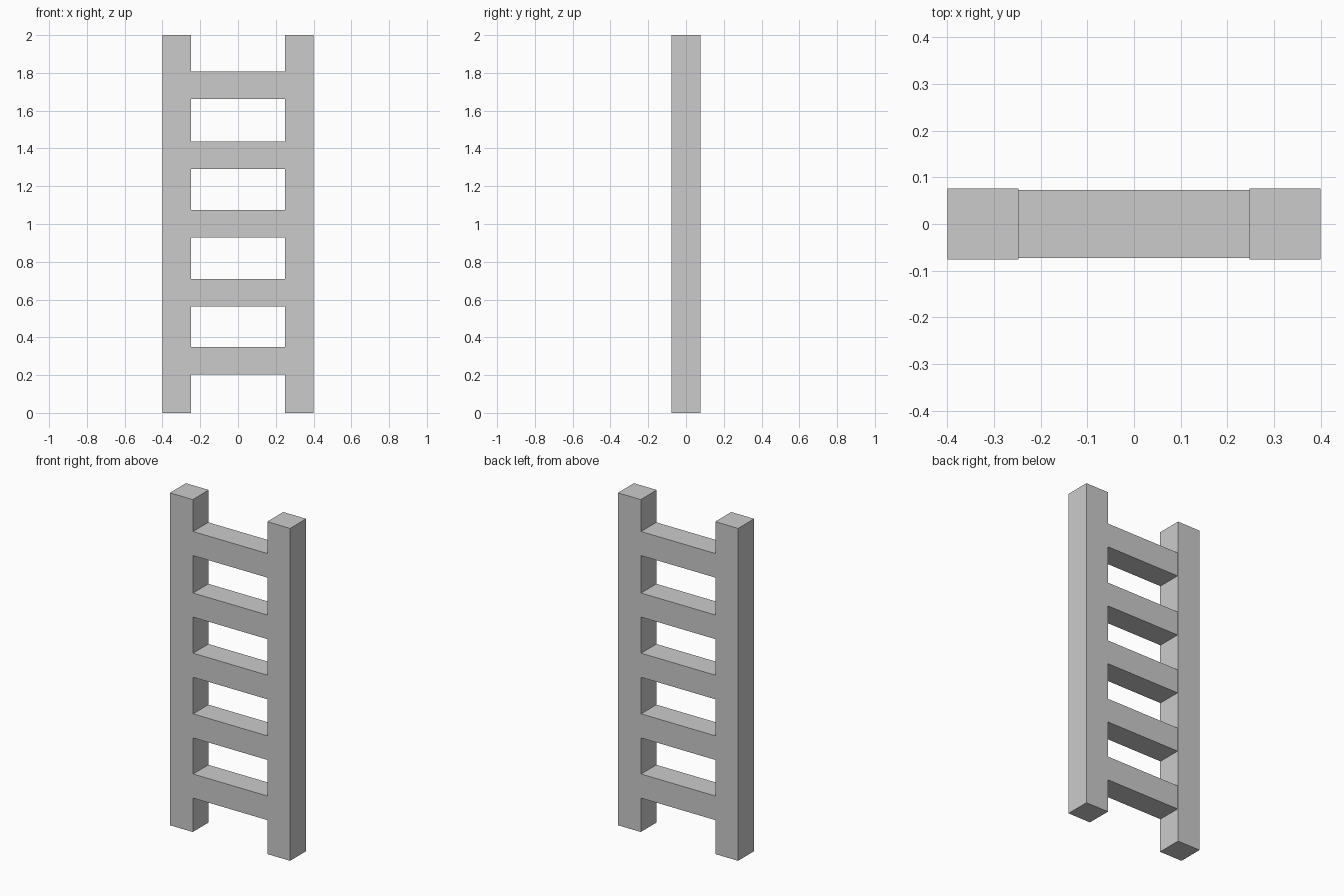
import bpy

if "Cube" in bpy.data.objects:
    bpy.data.objects.remove(bpy.data.objects["Cube"])


def box(name, center, size):
    bpy.ops.mesh.primitive_cube_add(size=1, location=center)
    obj = bpy.context.object
    obj.name = name
    obj.scale = size
    bpy.ops.object.transform_apply(location=False, rotation=False, scale=True)
    return obj


RAIL = 0.152    # square rail section
RUNG = 0.145    # square rung section, slightly thinner than the rails
WIDTH = 0.8
HEIGHT = 2.0

# Upright side rails
rail_x = (WIDTH - RAIL) / 2
for side, sign in (("left", -1), ("right", 1)):
    box(f"{side}_rail", (sign * rail_x, 0, HEIGHT / 2), (RAIL, RAIL, HEIGHT))

# Rungs, tucked slightly into the rails
rung_length = WIDTH - 2 * RAIL + 0.01
for i, z in enumerate((0.275, 0.637, 1.002, 1.364, 1.734), 1):
    box(f"rung_{i}", (0, 0, z), (rung_length, RUNG, RUNG))
